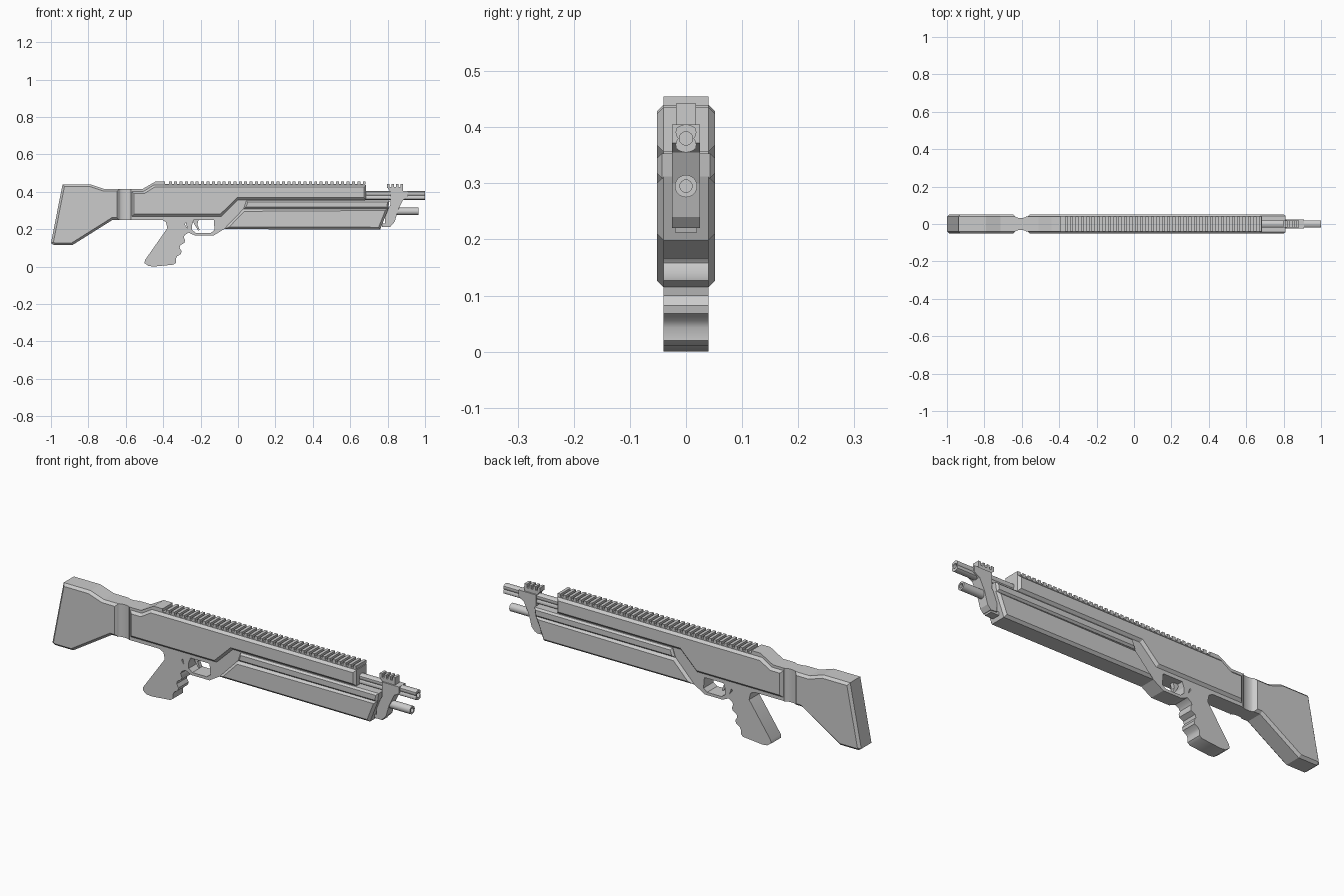
import bpy, bmesh, math

if "Cube" in bpy.data.objects:
    bpy.data.objects.remove(bpy.data.objects["Cube"])


def finish(bm, name, smooth=False):
    bmesh.ops.recalc_face_normals(bm, faces=bm.faces[:])
    me = bpy.data.meshes.new(name)
    bm.to_mesh(me)
    bm.free()
    ob = bpy.data.objects.new(name, me)
    bpy.context.collection.objects.link(ob)
    if smooth:
        bpy.ops.object.select_all(action='DESELECT')
        ob.select_set(True)
        bpy.context.view_layer.objects.active = ob
        bpy.ops.object.shade_smooth_by_angle(angle=math.radians(35))
    return ob


def add_prism(bm, pts, half):
    """Side profile (x, z) extruded to y = -half .. half."""
    rings = [[bm.verts.new((x, y, z)) for x, z in pts] for y in (-half, half)]
    n = len(pts)
    caps = [bm.faces.new(r) for r in rings]
    for i in range(n):
        j = (i + 1) % n
        bm.faces.new((rings[0][i], rings[0][j], rings[1][j], rings[1][i]))
    return caps


def plate(name, pts, half, chamfer=0, smooth=False):
    """Extruded profile, with the rim of both sides optionally chamfered."""
    bm = bmesh.new()
    caps = add_prism(bm, pts, half)
    bmesh.ops.recalc_face_normals(bm, faces=bm.faces[:])
    if chamfer:
        edges = list({e for f in caps for e in f.edges})
        bmesh.ops.bevel(bm, geom=edges, offset=chamfer, segments=1,
                        profile=0.5, affect='EDGES')
    return finish(bm, name, smooth)


def teeth(name, x0, x1, count, z0, z1, half):
    """Row of evenly spaced rail teeth."""
    bm = bmesh.new()
    pitch = (x1 - x0) / (count - 0.45)
    for i in range(count):
        a = x0 + i * pitch
        b = a + pitch * 0.55
        add_prism(bm, [(a, z0), (b, z0), (b, z1), (a, z1)], half)
    return finish(bm, name)


def tube(name, x0, x1, z, radius, bore, depth, n=24):
    """Hollow-ended tube along x; radius is a function of the angle."""
    bm = bmesh.new()
    rings = []
    for x, rf in ((x0, radius), (x1, radius),
                  (x1, lambda a: bore), (x1 - depth, lambda a: bore)):
        ring = []
        for i in range(n):
            a = 2 * math.pi * i / n
            ring.append(bm.verts.new((x, rf(a) * math.cos(a), z + rf(a) * math.sin(a))))
        rings.append(ring)
    for r, s in zip(rings, rings[1:]):
        for i in range(n):
            j = (i + 1) % n
            bm.faces.new((r[i], r[j], s[j], s[i]))
    bm.faces.new(rings[0])
    bm.faces.new(rings[-1])
    return finish(bm, name, True)


W, C = 0.052, 0.012

# Shoulder stock
plate("stock", [(-1.0, 0.125), (-0.985, 0.115), (-0.885, 0.115), (-0.67, 0.25),
                (-0.635, 0.25), (-0.635, 0.415), (-0.715, 0.415), (-0.79, 0.44),
                (-0.938, 0.44)], W, C)

# Pinched neck: plan outline with concave sides, extruded upward
arc = [(-0.605 - 0.032 * math.cos(math.pi * i / 8),
        0.044 - 0.012 * math.sin(math.pi * i / 8)) for i in range(9)]
outline = arc + [(x, -y) for x, y in reversed(arc)]
bm = bmesh.new()
base = bm.faces.new([bm.verts.new((x, y, 0.25)) for x, y in outline])
res = bmesh.ops.extrude_face_region(bm, geom=[base], use_keep_orig=True)
bmesh.ops.translate(bm, vec=(0, 0, 0.165),
                    verts=[v for v in res["geom"] if isinstance(v, bmesh.types.BMVert)])
finish(bm, "neck", True)

# Central core that carries the side panels
plate("receiver_core", [(-0.575, 0.25), (-0.575, 0.415), (-0.51, 0.415),
                        (-0.44, 0.455), (-0.39, 0.455), (-0.39, 0.441),
                        (0.68, 0.441), (0.68, 0.353), (0.80, 0.35), (0.79, 0.30),
                        (0.745, 0.206), (-0.07, 0.206), (-0.115, 0.25)], 0.04)
teeth("top_rail", -0.37, 0.683, 37, 0.438, 0.455, 0.04)

# Chamfered panels
plate("receiver_panel", [(-0.568, 0.268), (-0.568, 0.402), (-0.505, 0.402),
                         (-0.45, 0.436), (0.685, 0.436), (0.685, 0.356),
                         (0.0, 0.356), (-0.09, 0.268)], W, C)
plate("middle_strip", [(0.03, 0.309), (0.045, 0.353), (0.81, 0.353),
                       (0.803, 0.309)], W, 0.009)
plate("handguard", [(-0.075, 0.2), (0.028, 0.307), (0.805, 0.312),
                    (0.76, 0.198)], W, C)

# Pistol grip with finger grooves
plate("grip", [(-0.41, 0.252), (-0.385, 0.238), (-0.378, 0.205), (-0.497, 0.035),
               (-0.5, 0.018), (-0.478, 0.003), (-0.45, 0.0), (-0.345, 0.01),
               (-0.332, 0.02), (-0.332, 0.043), (-0.325, 0.055), (-0.305, 0.068),
               (-0.302, 0.082), (-0.312, 0.1), (-0.308, 0.115), (-0.286, 0.127),
               (-0.283, 0.14), (-0.29, 0.158), (-0.283, 0.17), (-0.262, 0.182),
               (-0.262, 0.195), (-0.285, 0.225), (-0.27, 0.252)], 0.04, smooth=True)

# Trigger guard loop and trigger
plate("trigger_guard", [(-0.285, 0.252), (-0.262, 0.18), (-0.23, 0.166),
                        (-0.13, 0.166), (-0.065, 0.206), (-0.065, 0.252),
                        (-0.13, 0.252), (-0.125, 0.195), (-0.145, 0.18),
                        (-0.225, 0.18), (-0.245, 0.195), (-0.245, 0.225),
                        (-0.235, 0.252)], 0.04)
plate("trigger", [(-0.245, 0.252), (-0.21, 0.252), (-0.217, 0.225), (-0.205, 0.195),
                  (-0.213, 0.193), (-0.23, 0.22)], 0.01)


# Fluted barrel: round section with a V groove on each side
def fluted(a):
    off = math.asin(abs(math.sin(a)))
    return 0.025 if off > math.pi / 4 else 0.014 + 0.011 * off / (math.pi / 4)


tube("barrel", 0.66, 1.0, 0.38, fluted, 0.012, 0.06)
tube("lower_tube", 0.77, 0.966, 0.295, lambda a: 0.02, 0.011, 0.06)

# Front bracket with its short rail
plate("front_bracket", [(0.815, 0.405), (0.91, 0.405), (0.91, 0.372), (0.882, 0.355),
                        (0.855, 0.3), (0.838, 0.24), (0.82, 0.22), (0.785, 0.222),
                        (0.785, 0.28), (0.815, 0.33)], 0.025)
plate("bracket_rail_base", [(0.797, 0.424), (0.883, 0.424), (0.883, 0.4),
                            (0.815, 0.4)], 0.018)
teeth("bracket_rail_teeth", 0.797, 0.883, 4, 0.42, 0.442, 0.018)
plate("bracket_foot", [(0.77, 0.23), (0.82, 0.23), (0.815, 0.212), (0.77, 0.212)], 0.02)
